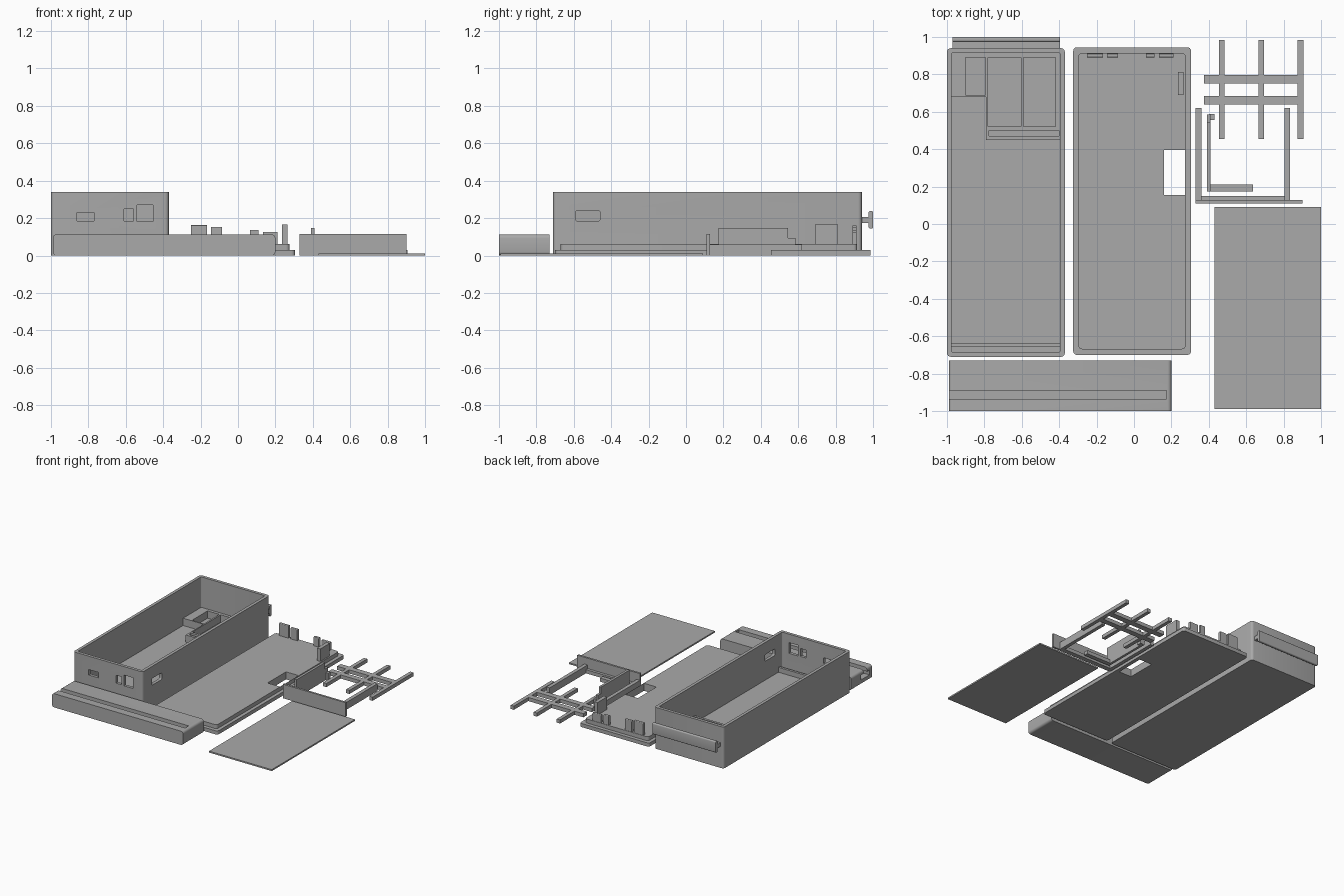
import bpy, bmesh, math
from mathutils import Vector

if "Cube" in bpy.data.objects:
    bpy.data.objects.remove(bpy.data.objects["Cube"])

grey = bpy.data.materials.new("plain_grey")
grey.diffuse_color = (0.4, 0.4, 0.4, 1)
grey.use_nodes = True
grey.node_tree.nodes["Principled BSDF"].inputs["Base Color"].default_value = grey.diffuse_color


def finish(name, bm):
    mesh = bpy.data.meshes.new(name)
    bmesh.ops.recalc_face_normals(bm, faces=bm.faces)
    bm.to_mesh(mesh)
    bm.free()
    mesh.materials.append(grey)
    ob = bpy.data.objects.new(name, mesh)
    bpy.context.collection.objects.link(ob)
    return ob


def block(name, x, y, z, radius=0, axis=2):
    """Box from three (min, max) spans; edges along one axis can be rounded."""
    bm = bmesh.new()
    bmesh.ops.create_cube(bm, size=1)
    for v in bm.verts:
        v.co = Vector([s[0] if c < 0 else s[1] for c, s in zip(v.co, (x, y, z))])
    if radius:
        edges = [e for e in bm.edges
                 if abs((e.verts[0].co - e.verts[1].co).normalized()[axis]) > 0.9]
        bmesh.ops.bevel(bm, geom=edges, offset=radius, segments=4,
                        profile=0.5, affect='EDGES')
    return finish(name, bm)


def boolean(target, others, operation='DIFFERENCE'):
    """Apply each helper solid to the target, then remove the helper."""
    for other in others:
        mod = target.modifiers.new("bool", 'BOOLEAN')
        mod.operation, mod.solver, mod.object = operation, 'EXACT', other
        bpy.context.view_layer.objects.active = target
        bpy.ops.object.modifier_apply(modifier=mod.name)
        bpy.data.objects.remove(other, do_unlink=True)
    return target


def smooth(ob):
    bpy.ops.object.select_all(action='DESELECT')
    ob.select_set(True)
    bpy.context.view_layer.objects.active = ob
    bpy.ops.object.shade_smooth_by_angle(angle=math.radians(30))


# Open case with port openings
case = block("case", (-1, -0.37), (-0.71, 0.94), (0, 0.34), 0.02)
front = (-0.75, -0.66)
bm = bmesh.new()
bmesh.ops.create_cone(bm, cap_ends=True, segments=32, radius1=0.028, radius2=0.028, depth=0.1)
for v in bm.verts:
    v.co = Vector((v.co.x - 0.725, v.co.z - 0.70, v.co.y + 0.212))
boolean(case, [
    block("cavity", (-0.975, -0.395), (-0.685, 0.915), (0.03, 0.5), 0.008),
    block("slot_port", (-0.86, -0.77), front, (0.185, 0.23)),
    finish("round_port", bm),
    block("small_port", (-0.61, -0.56), front, (0.185, 0.25)),
    block("square_port", (-0.54, -0.455), front, (0.182, 0.27)),
    block("side_port", (-0.42, -0.3), (-0.59, -0.46), (0.185, 0.24), 0.01, 0),
])
smooth(case)

# Ridge and pocketed holder on the case floor
block("floor_ridge", (-0.975, -0.395), (-0.655, -0.635), (0.03, 0.07))
holder = block("holder", (-0.975, -0.395), (0.68, 0.915), (0.03, 0.09))
boolean(holder, [block("holder_front", (-0.79, -0.395), (0.45, 0.75), (0.03, 0.09))], 'UNION')
deep = (0.02, 0.2)
boolean(holder, [
    block("pocket_a", (-0.9, -0.793), (0.69, 0.89), deep),
    block("pocket_b", (-0.78, -0.605), (0.52, 0.89), deep),
    block("pocket_c", (-0.59, -0.42), (0.52, 0.89), deep),
    block("groove", (-0.775, -0.40), (0.47, 0.50), (0.06, 0.2)),
])

# T-shaped rail behind the case
block("rail_neck", (-0.97, -0.395), (0.935, 0.98), (0.175, 0.207))
smooth(block("rail_head", (-0.97, -0.395), (0.975, 1.0), (0.145, 0.237), 0.008, 0))

# Mounting bar with a T slot open at its left end
bar = block("mounting_bar", (-0.99, 0.2), (-1, -0.73), (0, 0.113), 0.02, 1)
boolean(bar, [
    block("slot_neck", (-1.1, 0.175), (-0.935, -0.89), (0.05, 0.2)),
    block("slot_head", (-1.1, 0.175), (-0.968, -0.857), (0.04, 0.08)),
])
smooth(bar)

# Lid with a raised lip and a window
lid = block("lid", (-0.325, 0.305), (-0.70, 0.945), (0, 0.03), 0.02)
lip = block("lid_lip", (-0.297, 0.276), (-0.67, 0.915), (0.03, 0.062), 0.02)
for part in (lid, lip):
    boolean(part, [block("window", (0.16, 0.274), (0.155, 0.395), (-0.1, 0.2))])
    smooth(part)

# Clips standing on the lid
for i, (x0, x1, top) in enumerate([(-0.25, -0.165, 0.163), (-0.145, -0.085, 0.153),
                                   (0.065, 0.11, 0.137), (0.135, 0.21, 0.127)]):
    block(f"clip_{i + 1}", (x0, x1), (0.89, 0.912), (0.05, top), 0.006, 0)
block("side_clip", (0.235, 0.265), (0.69, 0.812), (0.05, 0.165))

# Bracket: front plate, foot and two arms
block("bracket_plate", (0.33, 0.9), (0.11, 0.127), (0, 0.115))
block("bracket_foot", (0.33, 0.835), (0.125, 0.15), (0, 0.03))
for side, x in (("left", 0.33), ("right", 0.805)):
    block(f"bracket_arm_{side}", (x, x + 0.03), (0.125, 0.62), (0, 0.06))

# Stepped corner piece inside the bracket
block("corner_wall", (0.39, 0.41), (0.175, 0.545), (0, 0.148))
block("corner_wall_step", (0.39, 0.41), (0.54, 0.585), (0, 0.095))
block("corner_tab", (0.405, 0.43), (0.555, 0.588), (0, 0.06))
block("corner_base", (0.39, 0.635), (0.175, 0.21), (0, 0.03))

# Lattice of crossed bars
lattice = block("lattice", (0.375, 0.905), (0.64, 0.685), (0, 0.03))
boolean(lattice, [block("cross_bar", (0.375, 0.905), (0.75, 0.797), (0, 0.03))]
        + [block("long_bar", (x, x + 0.03), (0.455, 0.985), (0, 0.03))
           for x in (0.455, 0.665, 0.875)], 'UNION')

# Thin flat panel
block("flat_panel", (0.43, 1.0), (-0.99, 0.09), (0, 0.012))
